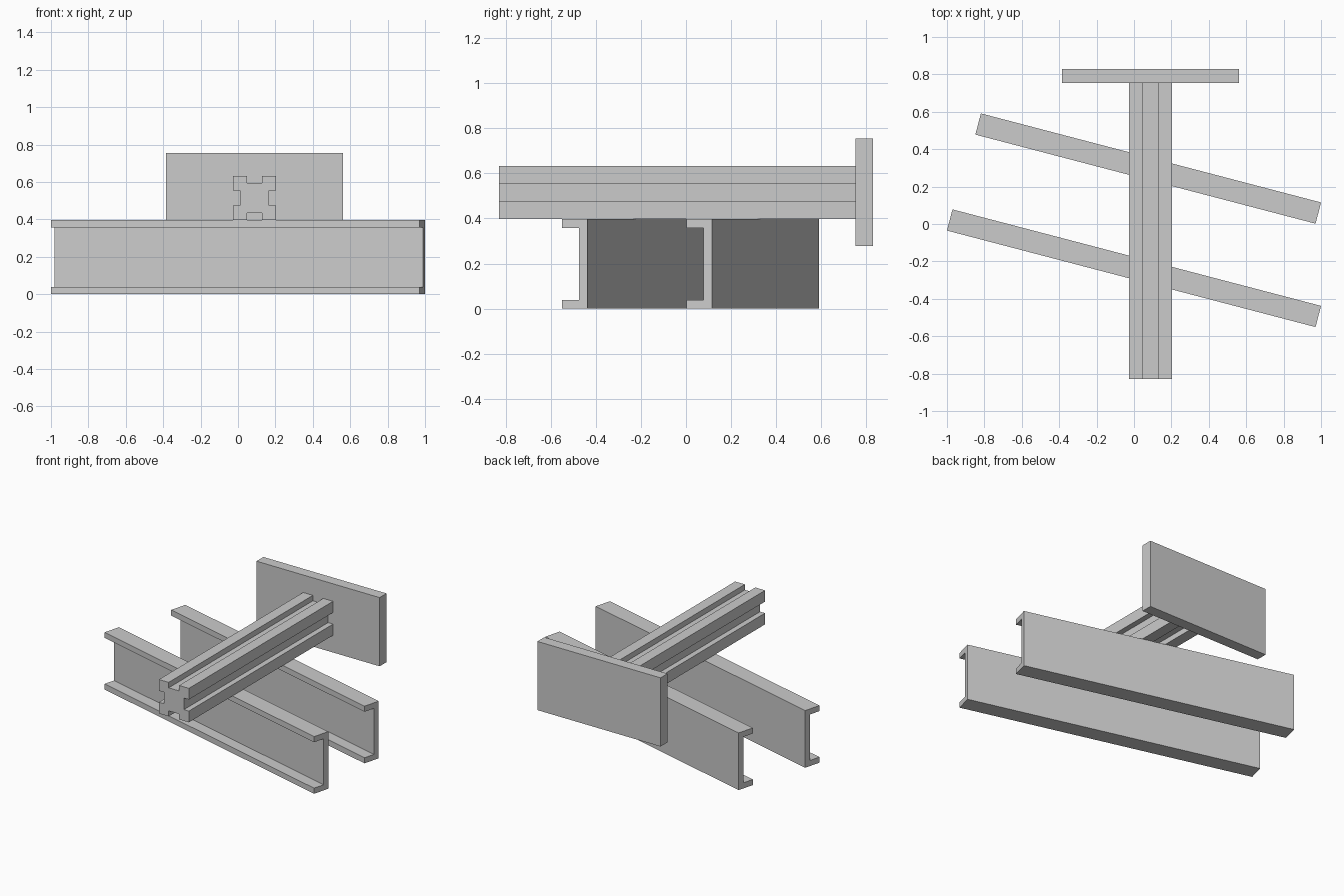
import bpy, bmesh
from math import radians
from mathutils import Matrix

if "Cube" in bpy.data.objects:
    bpy.data.objects.remove(bpy.data.objects["Cube"])


def extrude_profile(name, pts, length, location, angle=0.0):
    """Extrude a closed 2D profile, centred along the local x axis."""
    bm = bmesh.new()
    face = bm.faces.new([bm.verts.new((-length / 2, y, z)) for y, z in pts])
    res = bmesh.ops.extrude_face_region(bm, geom=[face])
    verts = [g for g in res["geom"] if isinstance(g, bmesh.types.BMVert)]
    bmesh.ops.translate(bm, verts=verts, vec=(length, 0, 0))
    bmesh.ops.recalc_face_normals(bm, faces=bm.faces[:])
    bm.transform(Matrix.Rotation(angle, 4, "Z"))
    mesh = bpy.data.meshes.new(name)
    bm.to_mesh(mesh)
    bm.free()
    obj = bpy.data.objects.new(name, mesh)
    obj.location = location
    bpy.context.collection.objects.link(obj)
    return obj


# Two slanted C-channel rails, open towards the front
H, W, T = 0.397, 0.117, 0.039
w = W / 2
channel = [(w, 0), (w, H), (-w, H), (-w, H - T),
           (w - T, H - T), (w - T, T), (-w, T), (-w, 0)]
slant = radians(-14.67)
extrude_profile("front_channel_rail", channel, 2.037, (0, -0.2365, 0), slant)
extrude_profile("back_channel_rail", channel, 1.88, (0.076, 0.2965, 0), slant)

# Slotted beam: square bar with a groove in each side
a, b, g, d = 0.115, 0.118, 0.04, 0.038
quarter = [(a, g), (a, b), (g, b), (g, b - d)]
right_side = [(a - d, -g), (a - d, g)] + quarter
left_side = [(-x, -z) for x, z in right_side]
beam = ([(a - d, g)] + quarter
        + [(-x, z) for x, z in reversed(quarter)] + [(-a + d, g)]
        + [(-a + d, -g)] + [(-x, -z) for x, z in quarter]
        + [(x, -z) for x, z in reversed(quarter)] + [(a - d, -g)])
extrude_profile("slotted_beam", beam, 1.582, (0.088, -0.038, H + b), radians(90))

# End plate closing the back of the beam
px, py, pz = 0.946, 0.076, 0.477
plate = [(-py / 2, -pz / 2), (py / 2, -pz / 2), (py / 2, pz / 2), (-py / 2, pz / 2)]
extrude_profile("end_plate", plate, px, (0.088, 0.791, 0.516))
